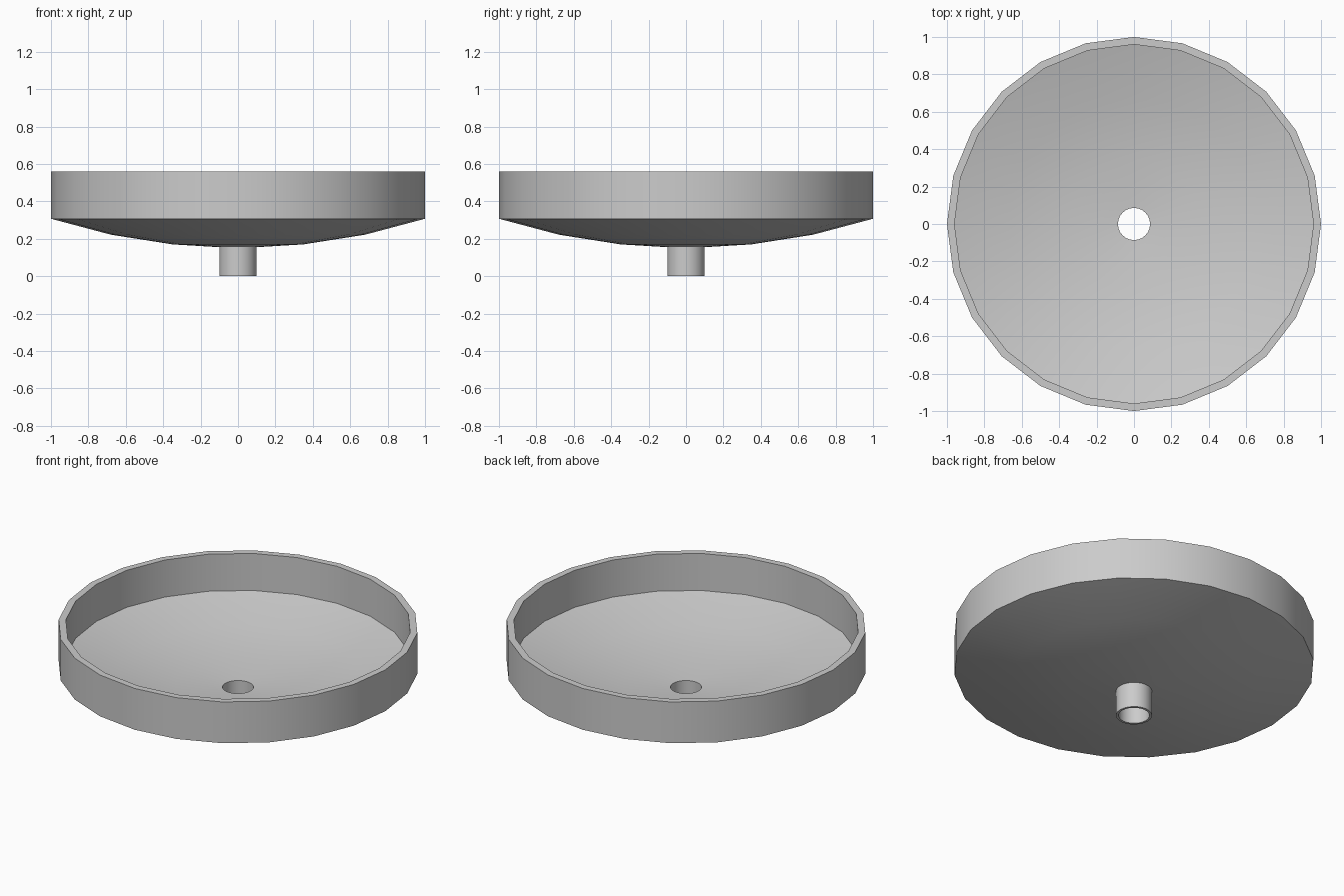
import bpy, bmesh
from math import radians, cos, sin, tau

if "Cube" in bpy.data.objects:
    bpy.data.objects.remove(bpy.data.objects["Cube"])

SIDES = 24


def lathe(name, profile):
    """Spin an open (radius, z) profile around the z axis."""
    bm = bmesh.new()
    rings = []
    for r, z in profile:
        rings.append([bm.verts.new((r * cos(tau * i / SIDES), r * sin(tau * i / SIDES), z))
                      for i in range(SIDES)])
    for a, b in zip(rings, rings[1:]):
        for i in range(SIDES):
            j = (i + 1) % SIDES
            bm.faces.new((a[i], a[j], b[j], b[i]))
    mesh = bpy.data.meshes.new(name)
    bm.to_mesh(mesh)
    bm.free()
    obj = bpy.data.objects.new(name, mesh)
    bpy.context.collection.objects.link(obj)
    bpy.ops.object.select_all(action='DESELECT')
    obj.select_set(True)
    bpy.context.view_layer.objects.active = obj
    bpy.ops.object.shade_smooth_by_angle(angle=radians(30))
    return obj


# Shallow basin: underside, outer wall, rim, inner wall, dished floor
lathe("basin", [
    (0.10, 0.155), (0.35, 0.17), (0.68, 0.222), (1.0, 0.307),
    (1.0, 0.56), (0.96, 0.56), (0.96, 0.333),
    (0.67, 0.254), (0.345, 0.202), (0.086, 0.187),
])

# Drain pipe: bore, bottom lip, outside
lathe("drain_pipe", [
    (0.086, 0.187), (0.086, 0.0), (0.10, 0.0), (0.10, 0.155),
])
